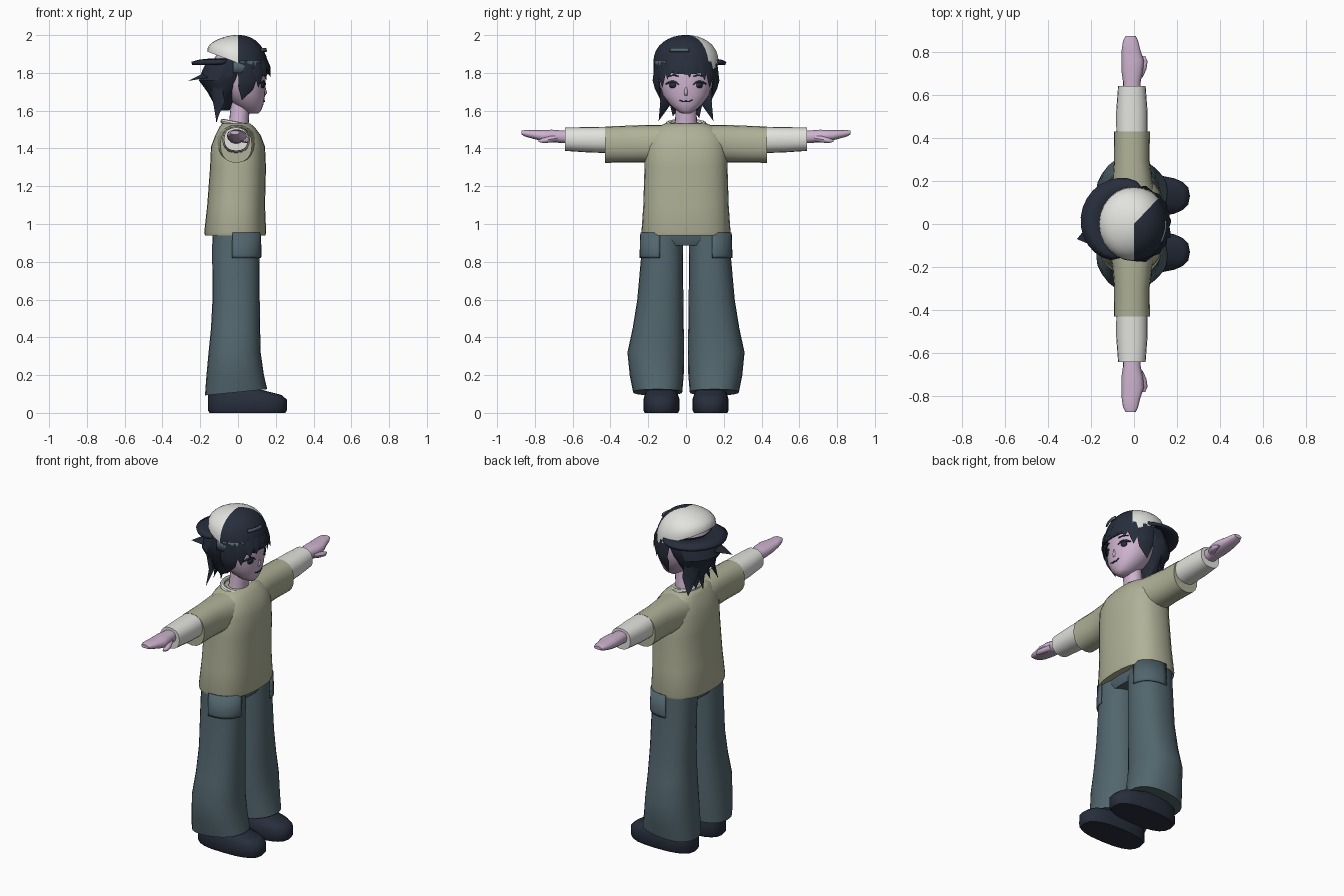
import bpy, bmesh
from math import sin, cos, radians, pi
from mathutils import Vector
from mathutils.bvhtree import BVHTree

if "Cube" in bpy.data.objects:
    bpy.data.objects.remove(bpy.data.objects["Cube"])


def material(name, rgb):
    m = bpy.data.materials.new(name)
    m.use_nodes = True
    m.diffuse_color = (*rgb, 1)
    m.node_tree.nodes["Principled BSDF"].inputs["Base Color"].default_value = (*rgb, 1)
    return m


SKIN = material("lilac_skin", (.61, .45, .62))
SHIRT = material("khaki_cloth", (.43, .44, .31))
DENIM = material("slate_denim", (.085, .133, .156))
NAVY = material("dark_navy", (.02, .027, .045))
WHITE = material("off_white", (.76, .76, .73))


def finish(name, bm, mats, angle=40, thick=0):
    bmesh.ops.recalc_face_normals(bm, faces=bm.faces)
    me = bpy.data.meshes.new(name)
    bm.to_mesh(me)
    bm.free()
    for m in mats:
        me.materials.append(m)
    ob = bpy.data.objects.new(name, me)
    bpy.context.collection.objects.link(ob)
    bpy.ops.object.select_all(action='DESELECT')
    ob.select_set(True)
    bpy.context.view_layer.objects.active = ob
    bpy.ops.object.shade_smooth_by_angle(angle=radians(angle))
    if thick:
        mod = ob.modifiers.new("thickness", 'SOLIDIFY')
        mod.thickness = thick
        mod.offset = 0
    return ob


def power(c, p):
    return (abs(c) ** (2 / p)) * (1 if c >= 0 else -1)


def loft(name, rings, mat, axis='z', n=20, p=2.0, side=1, arc=None, thick=0, angle=40):
    """Skin rings of (position, centre u, centre v, radius u, radius v)."""
    bm = bmesh.new()
    rows = []
    a0, a1 = arc or (0, 360)
    for t, cu, cv, ru, rv in rings:
        row = []
        for i in range(n + bool(arc)):
            a = radians(a0 + (a1 - a0) * i / n)
            u, v = cu + ru * power(cos(a), p), cv + rv * power(sin(a), p)
            co = (u, v * side, t) if axis == 'z' else (u, t * side, v)
            row.append(bm.verts.new(co))
        rows.append(row)
    for r, s in zip(rows, rows[1:]):
        for i in range(n):
            j = (i + 1) % len(r)
            bm.faces.new((r[i], r[j], s[j], s[i]))
    if not arc:
        bm.faces.new(rows[0])
        bm.faces.new(rows[-1])
    return finish(name, bm, [mat], angle, thick)


def lock(name, pts, width, depth=.4, mat=NAVY):
    """Tapered diamond-section strand that lies against the head."""
    pts = [Vector(q) for q in pts]
    bm = bmesh.new()
    rows = []
    for i, q in enumerate(pts[:-1]):
        tan = (pts[i + 1] - pts[max(i - 1, 0)]).normalized()
        out = Vector((q.x, q.y, 0)).normalized()
        across = tan.cross(out).normalized()
        w = width * (1 - .35 * i / (len(pts) - 1))
        rows.append([bm.verts.new(q + d) for d in
                     (across * w, out * w * depth, -across * w, -out * w * depth)])
    tip = bm.verts.new(pts[-1])
    bm.faces.new(rows[0])
    for r, s in zip(rows, rows[1:]):
        for i in range(4):
            bm.faces.new((r[i], r[i - 1], s[i - 1], s[i]))
    for i in range(4):
        bm.faces.new((rows[-1][i], rows[-1][i - 1], tip))
    return finish(name, bm, [mat], 50)


# Shirt body and neck ring
loft("shirt_body", [(.94, -.015, 0, .16, .232), (.955, -.015, 0, .164, .236),
                    (1.1, -.01, 0, .153, .226), (1.3, 0, 0, .148, .22),
                    (1.41, 0, 0, .143, .218), (1.47, 0, 0, .12, .2),
                    (1.51, -.005, 0, .095, .165), (1.532, -.01, 0, .075, .11)],
     SHIRT, n=28, p=2.5, angle=60)
bpy.ops.mesh.primitive_torus_add(major_segments=24, minor_segments=8, major_radius=.078,
                                 minor_radius=.013, location=(-.008, 0, 1.53),
                                 rotation=(0, radians(11), 0))
collar = bpy.context.object
collar.name = "collar"
collar.scale = (.95, 1.2, 1)
collar.data.materials.append(WHITE)
bpy.ops.object.shade_smooth_by_angle(angle=radians(40))

# Limbs, built once per side
leg_rings = [(.1, -.01, .15, .165, .13), (.2, -.015, .155, .152, .143),
             (.32, -.018, .16, .138, .15), (.45, -.013, .147, .13, .135),
             (.6, -.01, .136, .125, .122), (.88, -.012, .125, .125, .108),
             (.99, -.012, .12, .12, .108)]
for side, word in ((1, "left_"), (-1, "right_")):
    loft(word + "short_sleeve", [(.09, -.005, 1.42, .115, .105), (.2, -.008, 1.425, .092, .1),
                                 (.3, -.01, 1.423, .082, .098), (.43, -.01, 1.42, .084, .096)],
         SHIRT, 'y', p=2.3, side=side, angle=60)
    loft(word + "long_sleeve", [(.4, -.01, 1.445, .072, .07), (.52, -.01, 1.446, .073, .067),
                                (.64, -.01, 1.449, .064, .062)], WHITE, 'y', side=side, p=2.3)
    loft(word + "hand", [(.6, -.01, 1.46, .042, .036), (.66, -.01, 1.462, .041, .034),
                         (.71, -.008, 1.466, .05, .034), (.76, -.006, 1.468, .052, .03),
                         (.81, -.014, 1.474, .043, .023), (.85, -.016, 1.48, .035, .018),
                         (.872, -.016, 1.484, .024, .01)], SKIN, 'y', n=14, side=side, p=2.4)
    loft(word + "thumb", [(.68, .015, 1.455, .025, .02), (.72, .036, 1.448, .022, .018),
                          (.755, .047, 1.442, .016, .014), (.78, .046, 1.44, .006, .006)],
         SKIN, 'y', n=10, side=side)
    leg = loft(word + "trouser_leg", leg_rings, DENIM, n=24, p=2.3, side=side)
    for v in leg.data.vertices:          # hem rises towards the front
        if v.co.z < .11:
            v.co.z += .1 * v.co.x + .01
    loft(word + "pocket", [(.82, -.012, .125, .131, .116), (.835, -.012, .125, .133, .117),
                           (.955, -.012, .123, .13, .115)], DENIM,
         n=10, p=2.3, side=side, arc=(5, 96), thick=.008)
    loft(word + "shoe", [(0, .05, .13, .2, .088), (.015, .05, .13, .21, .096),
                         (.07, .05, .13, .209, .096), (.095, .035, .13, .195, .088),
                         (.13, -.03, .13, .125, .078), (.17, -.04, .13, .1, .07)],
         NAVY, p=2.6, side=side, angle=50)
loft("trouser_hips", [(.885, -.012, 0, .105, .18), (.92, -.012, 0, .12, .215),
                      (1, -.012, 0, .12, .21)], DENIM, p=2.4)

# Neck and head
loft("neck", [(1.49, -.005, 0, .06, .07), (1.54, .005, 0, .052, .058),
              (1.66, .015, 0, .05, .053)], SKIN)
head = loft("head", [(1.585, .078, 0, .03, .022), (1.6, .072, 0, .05, .048),
                     (1.63, .058, 0, .076, .084), (1.68, .038, 0, .105, .122),
                     (1.74, .02, 0, .126, .141), (1.8, .01, 0, .135, .146),
                     (1.87, 0, 0, .13, .14), (1.93, 0, 0, .09, .1)],
            SKIN, n=24, p=2.1, angle=70)
loft("nose", [(1.68, .137, 0, .008, .01), (1.695, .138, 0, .016, .011),
              (1.73, .138, 0, .006, .006)], SKIN, n=8, angle=80)

# Painted face, laid onto the head surface
skull = BVHTree.FromPolygons([v.co for v in head.data.vertices],
                             [q.vertices for q in head.data.polygons])


def face_strip(name, spine, mat, side=1, lift=.004):
    """Strip through (y, z, half height) points, laid on the face."""
    bm = bmesh.new()
    cols = []
    for y, z, h in spine:
        col = []
        for k in (-1, 1):
            hit = skull.ray_cast(Vector((1, y * side, z + k * h)), Vector((-1, 0, 0)))[0]
            col.append(bm.verts.new((hit.x + lift, y * side, z + k * h)))
        cols.append(col)
    for a, b in zip(cols, cols[1:]):
        bm.faces.new((a[0], b[0], b[1], a[1]))
    return finish(name, bm, [mat], thick=.004)


for side, word in ((1, "left_"), (-1, "right_")):
    face_strip(word + "iris", [(.055, 1.735, .008), (.062, 1.735, .015), (.078, 1.735, .016),
                               (.086, 1.735, .009)], NAVY, side)
    face_strip(word + "upper_lash", [(.038, 1.738, .002), (.052, 1.75, .005), (.072, 1.755, .005),
                                     (.09, 1.749, .006), (.106, 1.742, .003)], NAVY, side, .005)
    face_strip(word + "eyebrow", [(.04, 1.782, .003), (.065, 1.788, .004),
                                  (.095, 1.782, .002)], NAVY, side)
face_strip("mouth", [(-.033, 1.655, .002), (-.015, 1.648, .003), (0, 1.65, .003),
                     (.015, 1.648, .003), (.033, 1.657, .002)], NAVY)

# Hair: back mass, then strands
loft("hair_mass", [(1.6, -.075, 0, .03, .06), (1.65, -.08, 0, .055, .1),
                   (1.7, -.078, 0, .085, .13), (1.76, -.072, 0, .135, .157),
                   (1.81, -.05, 0, .14, .163), (1.87, -.025, 0, .135, .16)],
     NAVY, n=14, angle=30)
lock("back_flick", [(-.1, -.03, 1.82), (-.18, -.05, 1.78), (-.265, -.07, 1.757)], .08, .6)
for i, (y, z) in enumerate([(-.145, 1.545), (-.07, 1.57), (.0, 1.53), (.07, 1.56), (.145, 1.545)]):
    lock("nape_strand_%d" % i, [(-.12, y * .7, 1.74), (-.1, y * .75, 1.64), (-.115, y, z)], .05)
for side, word in ((1, "left_"), (-1, "right_")):
    lock(word + "side_strand", [(.045, .145 * side, 1.85), (.05, .158 * side, 1.76),
                                (.04, .15 * side, 1.72), (.02, .135 * side, 1.655)], .055)
    lock(word + "temple_strand", [(.095, .118 * side, 1.86), (.11, .128 * side, 1.8),
                                  (.108, .125 * side, 1.72)], .042)
for i, (y, ty, z) in enumerate([(-.085, -.1, 1.765), (-.035, -.065, 1.785), (.01, .02, 1.775),
                                (.05, .055, 1.79), (.085, .1, 1.76)]):
    x = .15 - 3 * y * y
    lock("fringe_%d" % i, [(x - .01, y, 1.87), (x + .01, y, 1.83), (x + .022, ty, z)], .04)

# Cap crown with a dark sector, worn backwards
bm = bmesh.new()
bmesh.ops.create_uvsphere(bm, u_segments=24, v_segments=16, radius=1)
bmesh.ops.bisect_plane(bm, geom=bm.verts[:] + bm.edges[:] + bm.faces[:],
                       plane_co=(0, 0, -.001), plane_no=(0, 0, 1), clear_inner=True)
for f in bm.faces:
    c = f.calc_center_median()
    dark = c.x > 0 and c.y < c.x
    f.material_index = 1 if dark else 0
for v in bm.verts:
    k = power(v.co.z, 2.3)
    v.co = Vector((v.co.x * .16, v.co.y * .17, 1.853 + .145 * k - .06 * v.co.x * (1 - k)))
finish("cap_crown", bm, [WHITE, NAVY], 50, .006)
loft("cap_button", [(1.99, 0, 0, .014, .014), (2, 0, 0, .008, .008)], NAVY, n=10)
loft("cap_lining", [(1.8, 0, 0, .157, .168), (1.862, 0, 0, .156, .168)], DENIM,
     n=8, arc=(-100, -40), thick=.006)
loft("cap_strap", [(1.912, 0, 0, .15, .16), (1.93, 0, 0, .146, .156)], DENIM,
     n=8, arc=(-32, 6), thick=.008)

# Cap brim
bm = bmesh.new()
rows = []
for i in range(17):
    d = -85 + 170 * i / 16
    a = radians(162 + d)
    reach = .1 * max(cos(radians(d * 90 / 85)), 0) ** .6
    rows.append([bm.verts.new((cos(a) * r, sin(a) * r, z)) for r, z in
                 ((.14, 1.868), (.163 + reach * .4, 1.862), (.163 + reach * .85, 1.85))])
for r, s in zip(rows, rows[1:]):
    for k in range(2):
        bm.faces.new((r[k], r[k + 1], s[k + 1], s[k]))
finish("cap_brim", bm, [NAVY], 50, .018)
